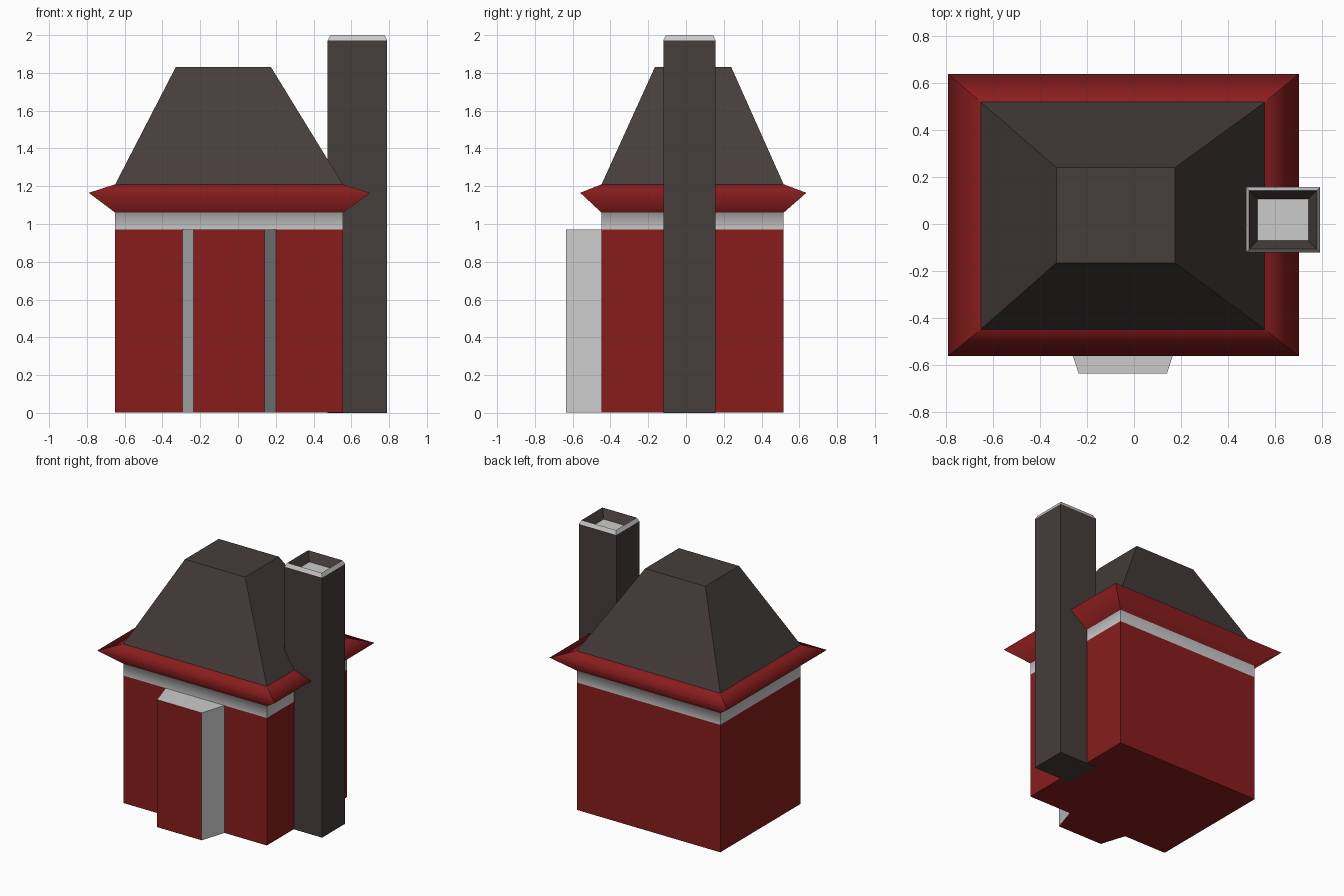
import bpy, bmesh

if "Cube" in bpy.data.objects:
    bpy.data.objects.remove(bpy.data.objects["Cube"])


def material(name, rgb):
    m = bpy.data.materials.new(name)
    m.diffuse_color = (*rgb, 1)
    m.use_nodes = True
    m.node_tree.nodes["Principled BSDF"].inputs["Base Color"].default_value = m.diffuse_color
    return m


RED = material("red_paint", (0.25, 0.012, 0.012))
DARK = material("dark_slate", (0.06, 0.047, 0.044))
GREY = material("grey", (0.8, 0.8, 0.8))
MATS = [RED, DARK, GREY]


def rect(x0, x1, y0, y1, z):
    return [(x0, y0, z), (x1, y0, z), (x1, y1, z), (x0, y1, z)]


def inset(r, d, z):
    (x0, y0, _), (x1, y1, _) = r[0], r[2]
    return rect(x0 + d, x1 - d, y0 + d, y1 - d, z)


def loft(name, rings, mats, bottom=None, top=None, smooth=False):
    """Skin a stack of rings; mats gives one material per band, caps are optional."""
    bm = bmesh.new()
    loops = [[bm.verts.new(p) for p in r] for r in rings]

    def add(verts, mat):
        f = bm.faces.new(verts)
        f.material_index = MATS.index(mat)
        f.smooth = smooth

    for a, b, mat in zip(loops, loops[1:], mats):
        for i in range(len(a)):
            j = (i + 1) % len(a)
            side = mat[i] if isinstance(mat, list) else mat
            add((a[i], a[j], b[j], b[i]), side)
        # keep the mitred corners crisp
        for u, v in zip(a, b):
            bm.edges.get((u, v)).smooth = False
    if bottom:
        add(loops[0][::-1], bottom)
    if top:
        add(loops[-1], top)
    mesh = bpy.data.meshes.new(name)
    bm.to_mesh(mesh)
    bm.free()
    for m in MATS:
        mesh.materials.append(m)
    ob = bpy.data.objects.new(name, mesh)
    bpy.context.collection.objects.link(ob)
    return ob


BODY = (-0.65, 0.555, -0.447, 0.517)

# House walls
loft("walls", [rect(*BODY, 0.003), rect(*BODY, 0.97)], [RED], bottom=RED)

# Grey frieze flowing into the flared red eave
eave_out = rect(-0.79, 0.70, -0.56, 0.637, 1.165)
loft("frieze_and_eave",
     [rect(*BODY, 0.97), rect(*BODY, 1.06), eave_out, rect(*BODY, 1.21)],
     [GREY, RED, RED], smooth=True)

# Truncated hip roof
loft("roof", [rect(*BODY, 1.21), rect(-0.33, 0.175, -0.165, 0.24, 1.83)],
     [DARK], top=DARK)


# Front bay: red face, grey splayed sides and top
def bay_ring(z):
    return [(-0.235, -0.635, z), (0.14, -0.635, z),
            (0.20, -0.447, z), (-0.295, -0.447, z)]


loft("front_bay", [bay_ring(0.003), bay_ring(0.97)],
     [[RED, GREY, RED, GREY]], bottom=RED, top=GREY)

# Chimney with bevelled grey rim and a shallow recess
base = rect(0.475, 0.79, -0.12, 0.157, 0)
loft("chimney",
     [base, inset(base, 0, 1.972), inset(base, 0.014, 2.0), inset(base, 0.05, 1.935)],
     [DARK, GREY, DARK], bottom=DARK, top=GREY)
